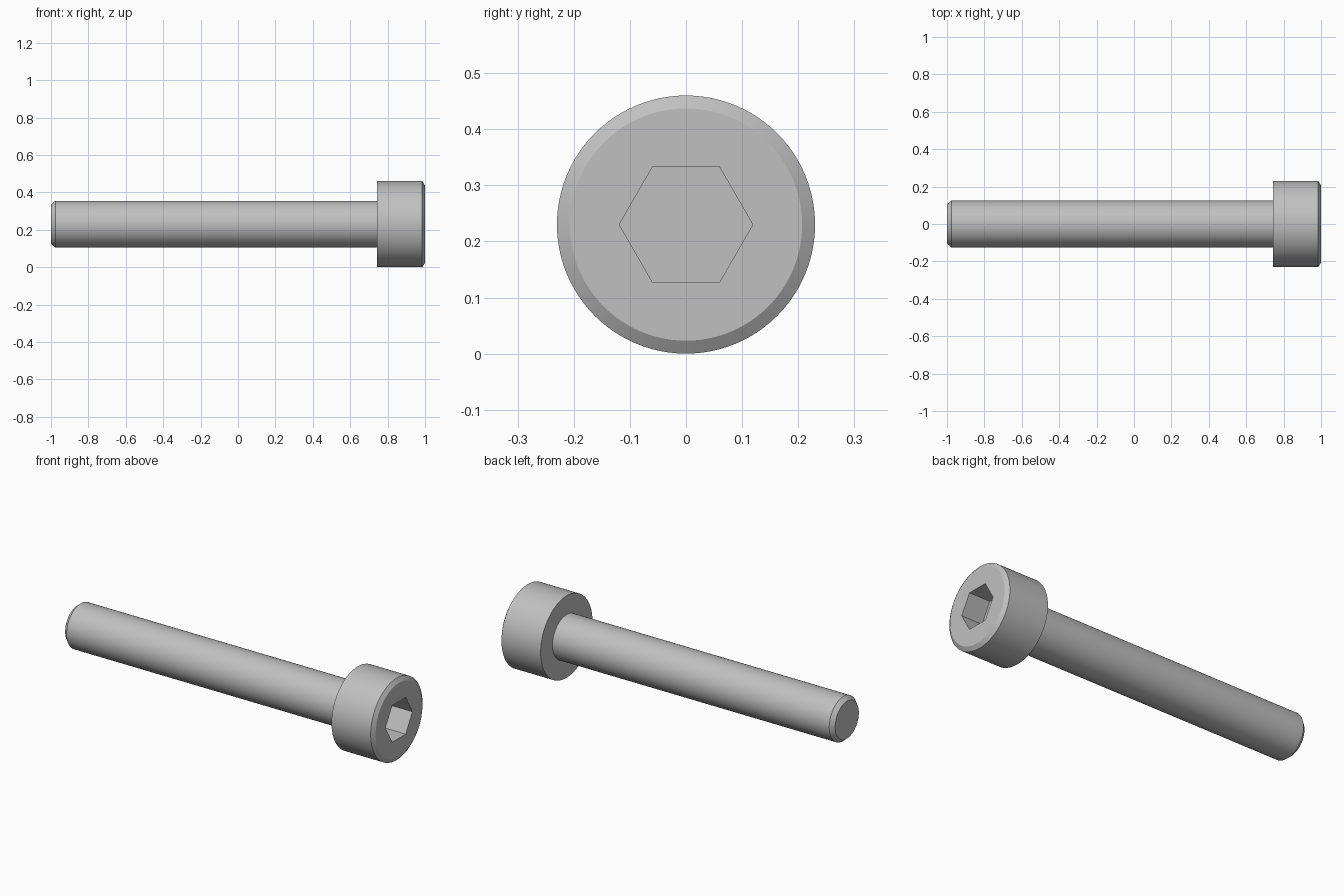
import bpy, bmesh, math
from mathutils import Matrix

AXIS_Z = 0.23      # height of the bolt axis
SEGMENTS = 96

cube = bpy.data.objects.get("Cube")
if cube:
    bpy.data.objects.remove(cube, do_unlink=True)

steel = bpy.data.materials.new("plain steel grey")
steel.use_nodes = True
colour = (0.53, 0.53, 0.53, 1)
steel.diffuse_color = colour
steel.node_tree.nodes["Principled BSDF"].inputs["Base Color"].default_value = colour


def turned(name, profile, sides):
    """Closed solid turned about the x axis from (x, radius) points."""
    bm = bmesh.new()
    rings = []
    for x, r in profile:
        angles = [math.tau * i / sides for i in range(sides)]
        rings.append([bm.verts.new((x, r * math.cos(a), r * math.sin(a))) for a in angles])
    for a, b in zip(rings, rings[1:]):
        for i in range(sides):
            j = (i + 1) % sides
            bm.faces.new((a[i], a[j], b[j], b[i]))
    bm.faces.new(rings[0])
    bm.faces.new(rings[-1])
    bmesh.ops.recalc_face_normals(bm, faces=bm.faces)
    bmesh.ops.transform(bm, matrix=Matrix.Translation((0, 0, AXIS_Z)), verts=bm.verts)
    mesh = bpy.data.meshes.new(name)
    bm.to_mesh(mesh)
    bm.free()
    mesh.materials.append(steel)
    obj = bpy.data.objects.new(name, mesh)
    bpy.context.collection.objects.link(obj)
    return obj


# Bolt body: chamfered tip, shank, shoulder and chamfered head
bolt = turned("socket_head_bolt", [
    (-1, 0.105), (-0.977, 0.125), (0.742, 0.125),
    (0.742, 0.23), (0.985, 0.23), (1, 0.207)], SEGMENTS)

# Hexagonal drive socket, points to the sides
cutter = turned("hex_socket_cutter", [(0.87, 0.119), (1.1, 0.119)], 6)
cutter.hide_render = True
cut = bolt.modifiers.new("hex_socket", "BOOLEAN")
cut.operation = "DIFFERENCE"
cut.solver = "EXACT"
cut.object = cutter

bpy.ops.object.select_all(action="DESELECT")
bolt.select_set(True)
bpy.context.view_layer.objects.active = bolt
bpy.ops.object.modifier_apply(modifier=cut.name)
bpy.data.objects.remove(cutter, do_unlink=True)
bpy.ops.object.shade_smooth_by_angle(angle=math.radians(25))
